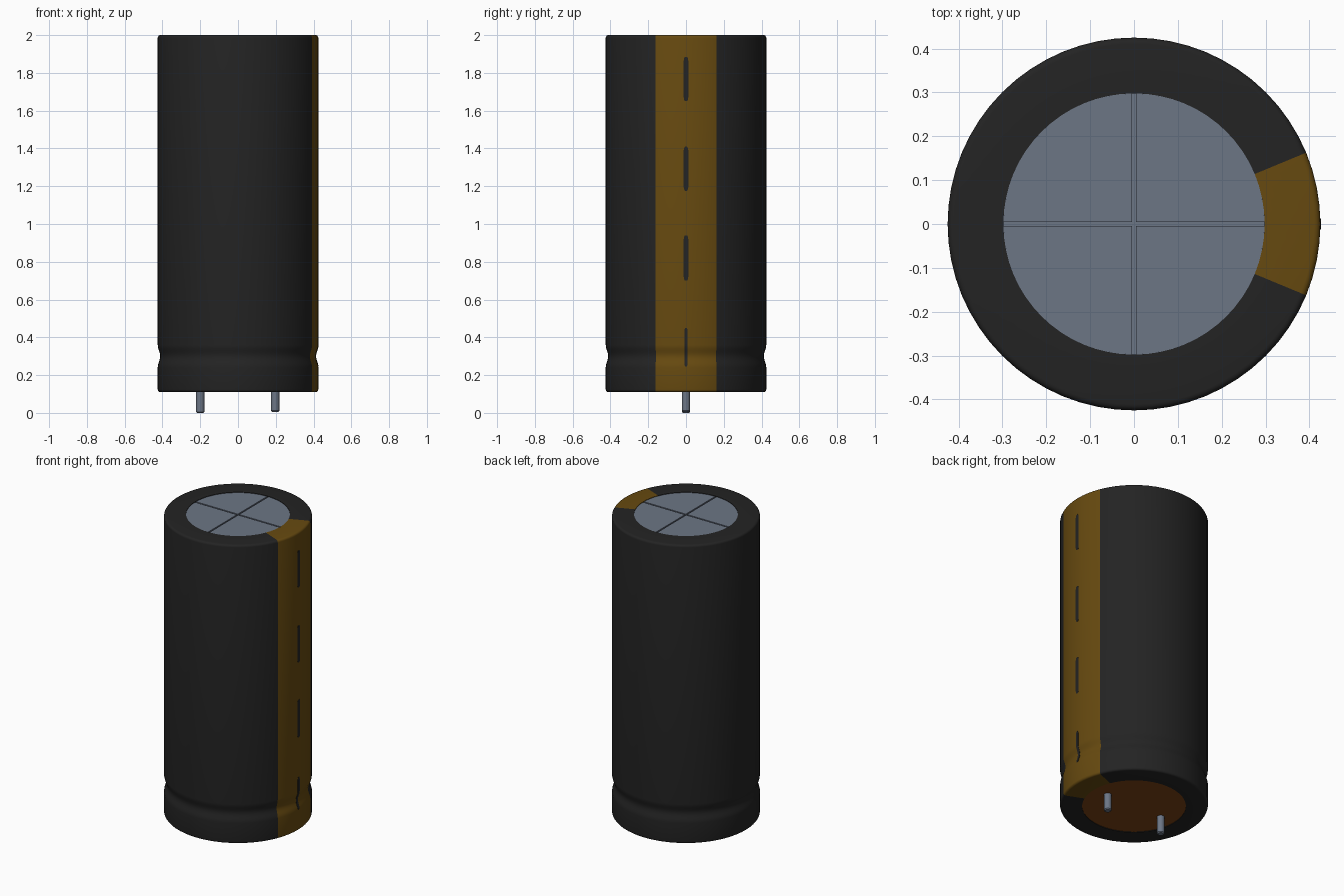
import bpy, bmesh, math

cube = bpy.data.objects.get("Cube")
if cube:
    bpy.data.objects.remove(cube, do_unlink=True)


def material(name, rgb):
    m = bpy.data.materials.new(name)
    m.use_nodes = True
    m.diffuse_color = (*rgb, 1)
    m.node_tree.nodes["Principled BSDF"].inputs["Base Color"].default_value = (*rgb, 1)
    return m


BLACK = material("black sleeve", (0.017, 0.017, 0.017))
GOLD = material("dark gold", (0.135, 0.068, 0.005))
METAL = material("blue grey metal", (0.15, 0.18, 0.235))
BROWN = material("brown seal", (0.20, 0.055, 0.007))

R, INNER, BASE, TOP = 0.425, 0.298, 0.11, 2.0


def finish(bm, name, mats, angle=35):
    bmesh.ops.remove_doubles(bm, verts=bm.verts, dist=1e-5)
    mesh = bpy.data.meshes.new(name)
    bm.to_mesh(mesh)
    bm.free()
    for m in mats:
        mesh.materials.append(m)
    ob = bpy.data.objects.new(name, mesh)
    bpy.context.collection.objects.link(ob)
    bpy.ops.object.select_all(action='DESELECT')
    ob.select_set(True)
    bpy.context.view_layer.objects.active = ob
    bpy.ops.object.shade_smooth_by_angle(angle=math.radians(angle))
    return ob


def lathe(name, profile, mats, segs=64, x=0.0, rule=None):
    """Spin (radius, z) points, listed from bottom centre to top, around a vertical axis."""
    bm = bmesh.new()
    rings = []
    for r, z in profile:
        rings.append([bm.verts.new((x + r * math.cos(2 * math.pi * i / segs),
                                    r * math.sin(2 * math.pi * i / segs), z))
                      for i in range(segs)])
    for a, b in zip(rings, rings[1:]):
        for i in range(segs):
            j = (i + 1) % segs
            f = bm.faces.new((a[i], a[j], b[j], b[i]))
            if rule:
                f.material_index = rule(f.calc_center_median())
    return finish(bm, name, mats)


# Outer wall of the sleeve: rounded rims and a crimped groove near the base
def corner(cz, start, rad=0.014, steps=4):
    return [(R - rad + rad * math.cos(a), cz + rad * math.sin(a))
            for a in (start + math.pi / 2 * k / steps for k in range(steps + 1))]


def wall_radius(z):
    t = (z - 0.30) / 0.06
    return R - (0.013 * math.cos(t * math.pi / 2) ** 2 if abs(t) < 1 else 0)


groove = [(wall_radius(z), z) for z in (0.24 + 0.01 * k for k in range(13))]
sleeve = ([(INNER, BASE + 0.02), (INNER, BASE)] + corner(BASE + 0.014, -math.pi / 2)
          + groove + corner(TOP - 0.014, 0) + [(INNER, TOP), (INNER, TOP - 0.03)])

# Sleeve with the polarity band wrapping over both rims
lathe("sleeve", sleeve, [BLACK, GOLD],
      rule=lambda c: int(abs(math.atan2(c.y, c.x)) < math.pi / 8))

# Dashes on the band, following the wall
def dash(name, z0, z1, half):
    bm = bmesh.new()
    n, prev = 24, None
    for k in range(n + 1):
        z = z0 + (z1 - z0) * k / n
        end = min(z - z0, z1 - z)
        w = half * min(1, 0.45 + end / 0.02)
        r = wall_radius(z)
        row = [bm.verts.new((r + d, y, z)) for d, y in
               ((-0.003, -w), (0.0015, -w), (0.0015, w), (-0.003, w))]
        if prev:
            for j in range(3):
                bm.faces.new((prev[j], prev[j + 1], row[j + 1], row[j]))
        prev = row
    finish(bm, name, [BLACK])


for i, (z0, z1, half) in enumerate([(0.245, 0.45, 0.009), (0.70, 0.94, 0.012),
                                    (1.175, 1.41, 0.012), (1.65, 1.885, 0.012)]):
    dash(f"band_dash_{i + 1}", z0, z1, half)

# Lid: a floor disc with four raised quadrants that leave a cross-shaped vent
lathe("lid_floor", [(0, TOP - 0.03), (INNER, TOP - 0.03), (INNER, TOP - 0.014),
                    (0, TOP - 0.014)], [METAL])

GAP = 0.0045
start = math.asin(GAP / INNER)
for q in range(4):
    bm = bmesh.new()
    pts = [(GAP, GAP)] + [(INNER * math.cos(a), INNER * math.sin(a)) for a in
                          (start + (math.pi / 2 - 2 * start) * k / 16 for k in range(17))]
    c, s = math.cos(q * math.pi / 2), math.sin(q * math.pi / 2)
    low, high = [[bm.verts.new((c * x - s * y, s * x + c * y, z)) for x, y in pts]
                 for z in (TOP - 0.014, TOP - 0.003)]
    bm.faces.new(high)
    for i in range(len(pts)):
        j = (i + 1) % len(pts)
        bm.faces.new((low[i], low[j], high[j], high[i]))
    finish(bm, f"lid_quadrant_{q + 1}", [METAL])

# Seal closing the underside
lathe("base_seal", [(0, BASE + 0.003), (INNER, BASE + 0.003), (INNER, BASE + 0.02),
                    (0, BASE + 0.02)], [BROWN])

# Two terminal pins with chamfered tips
for name, x, tip in (("right_pin", -0.2, 0.0), ("left_pin", 0.197, 0.006)):
    lathe(name, [(0, tip), (0.017, tip), (0.022, tip + 0.006), (0.022, BASE + 0.015),
                 (0, BASE + 0.015)], [METAL], segs=24, x=x)
